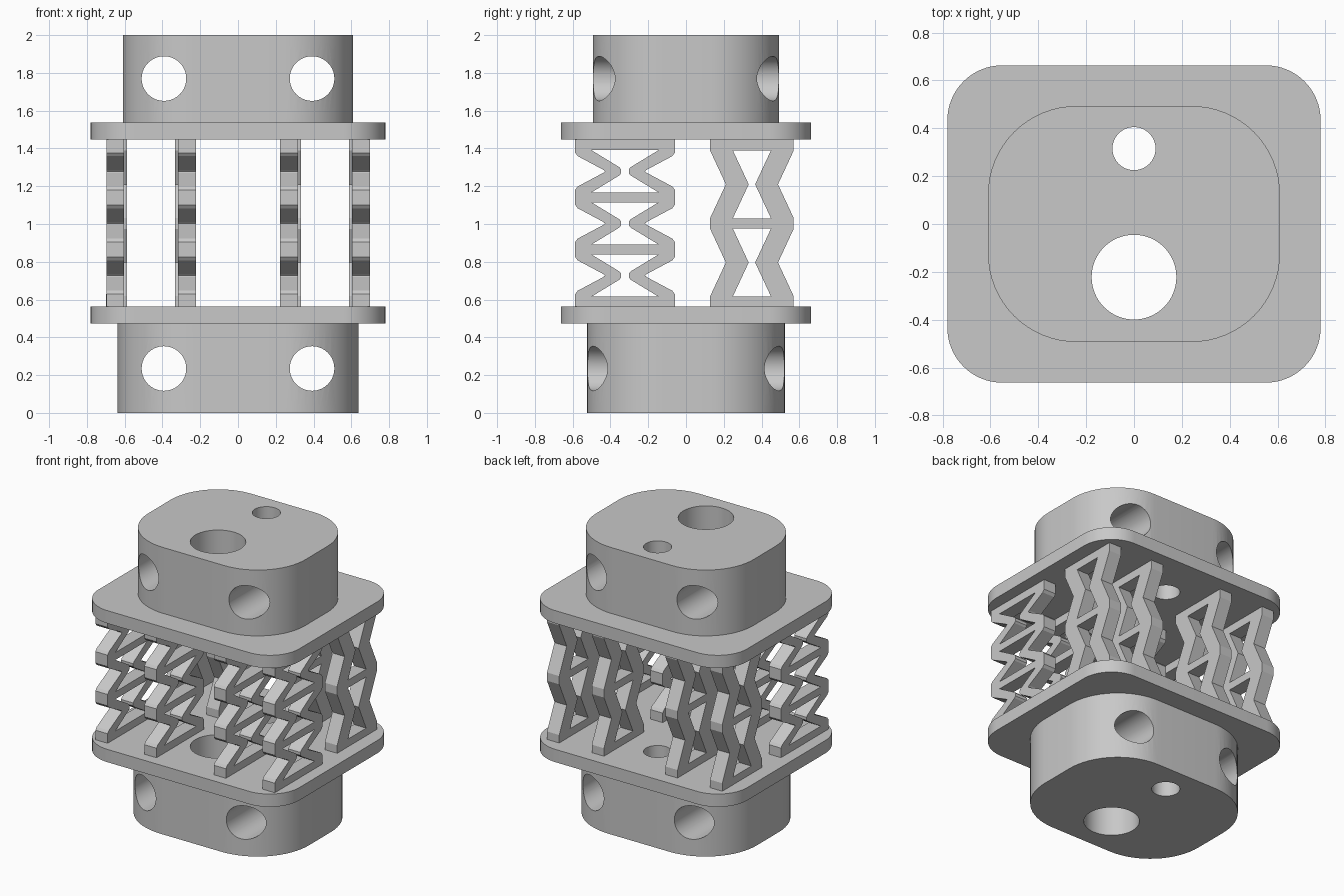
import bpy, bmesh
from math import radians, pi
from mathutils import Matrix

cube = bpy.data.objects.get("Cube")
if cube:
    bpy.data.objects.remove(cube)

GREY = (0.58, 0.58, 0.58, 1)
grey = bpy.data.materials.new("plain grey")
grey.use_nodes = True
grey.diffuse_color = GREY
grey.node_tree.nodes["Principled BSDF"].inputs["Base Color"].default_value = GREY


def add_object(name, data):
    obj = bpy.data.objects.new(name, data)
    bpy.context.collection.objects.link(obj)
    return obj


def bake(obj):
    """Replace the object's data with its evaluated mesh."""
    deps = bpy.context.evaluated_depsgraph_get()
    return bpy.data.meshes.new_from_object(obj.evaluated_get(deps))


def smooth(obj, angle=30):
    bpy.ops.object.select_all(action='DESELECT')
    obj.select_set(True)
    bpy.context.view_layer.objects.active = obj
    bpy.ops.object.shade_smooth_by_angle(angle=radians(angle))


# Cutter with every round hole: two bores along z, four cross holes along y
def add_hole(bm, radius, matrix):
    bmesh.ops.create_cone(bm, cap_ends=True, segments=64, radius1=radius,
                          radius2=radius, depth=4, matrix=matrix)


bm = bmesh.new()
add_hole(bm, 0.177, Matrix.Translation((0, -0.222, 1)))
add_hole(bm, 0.09, Matrix.Translation((0, 0.315, 1)))
for z in (0.235, 1.77):
    for x in (-0.392, 0.392):
        add_hole(bm, 0.118, Matrix.Translation((x, 0, z)) @ Matrix.Rotation(pi / 2, 4, 'X'))
mesh = bpy.data.meshes.new("hole_cutter")
bm.to_mesh(mesh)
bm.free()
cutter = add_object("hole_cutter", mesh)
cutter.hide_render = True


# Blocks and plates: boxes with rounded upright corners, drilled by the cutter
def drilled_slab(name, half_x, half_y, z0, z1, radius):
    bm = bmesh.new()
    size = Matrix.Diagonal((2 * half_x, 2 * half_y, z1 - z0, 1))
    bmesh.ops.create_cube(bm, size=1, matrix=Matrix.Translation((0, 0, (z0 + z1) / 2)) @ size)
    upright = [e for e in bm.edges if abs(e.verts[0].co.z - e.verts[1].co.z) > 0.01]
    bmesh.ops.bevel(bm, geom=upright, offset=radius, segments=16, profile=0.5, affect='EDGES')
    mesh = bpy.data.meshes.new(name)
    bm.to_mesh(mesh)
    bm.free()
    mesh.materials.append(grey)
    obj = add_object(name, mesh)
    mod = obj.modifiers.new("holes", 'BOOLEAN')
    mod.operation = 'DIFFERENCE'
    mod.solver = 'EXACT'
    mod.object = cutter
    baked = bake(obj)
    obj.modifiers.clear()
    obj.data = baked
    baked.materials.clear()
    baked.materials.append(grey)
    for face in baked.polygons:
        face.material_index = 0
    smooth(obj)


LOW, HIGH = 0.562, 1.447
drilled_slab("lower_block", 0.638, 0.523, 0, 0.472, 0.40)
drilled_slab("lower_plate", 0.78, 0.663, 0.472, LOW, 0.23)
drilled_slab("upper_plate", 0.78, 0.663, HIGH, 1.537, 0.23)
drilled_slab("upper_block", 0.61, 0.493, 1.537, 2, 0.37)
bpy.data.objects.remove(cutter)


# Lattice springs: zigzag outline with hourglass windows, extruded along x
def add_loop(curve, points):
    spline = curve.splines.new('POLY')
    spline.points.add(len(points) - 1)
    for point, (u, v) in zip(spline.points, points):
        point.co = (u, v, 0, 1)
    spline.use_cyclic_u = True


def spring(name, x, y, waists, outer, window, width=0.095):
    """outer and window are half outlines (offset from centre, offset from waist)."""
    curve = bpy.data.curves.new(name, 'CURVE')
    curve.dimensions = '2D'
    curve.fill_mode = 'BOTH'
    curve.extrude = width / 2
    side = [(outer[0][0], LOW)]
    for w in waists:
        side += [(u, w + v) for u, v in outer]
        half = [(u, w + v) for u, v in window]
        add_loop(curve, half + [(-u, v) for u, v in reversed(half)])
    side.append((outer[0][0], HIGH))
    add_loop(curve, side + [(-u, v) for u, v in reversed(side)])
    temp = add_object(name + "_outline", curve)
    mesh = bake(temp)
    bpy.data.objects.remove(temp)
    mesh.materials.clear()
    mesh.materials.append(grey)
    obj = add_object(name, mesh)
    obj.location = (x, y, 0)
    obj.rotation_euler = (pi / 2, 0, pi / 2)
    for face in mesh.polygons:
        face.use_smooth = False


front_outer = [(0.264, -0.098), (0.25, -0.08), (0.115, -0.008), (0.106, 0),
               (0.115, 0.008), (0.25, 0.08), (0.264, 0.098)]
front_window = [(0.178, -0.112), (0.03, -0.022), (0.02, -0.01),
                (0.02, 0.01), (0.03, 0.022), (0.178, 0.112)]
back_outer = [(0.221, -0.178), (0.138, 0), (0.221, 0.178)]
back_window = [(0.101, -0.18), (0.017, 0), (0.101, 0.18)]

for label, sign in (("left", 1), ("right", -1)):
    for place, front_x, back_x in (("outer", 0.65, 0.634), ("inner", 0.27, 0.286)):
        spring(f"front_{place}_{label}_spring", sign * front_x, -0.323,
               (0.727, 1.003, 1.279), front_outer, front_window)
        spring(f"back_{place}_{label}_spring", sign * back_x, 0.349,
               (0.796, 1.21), back_outer, back_window)
